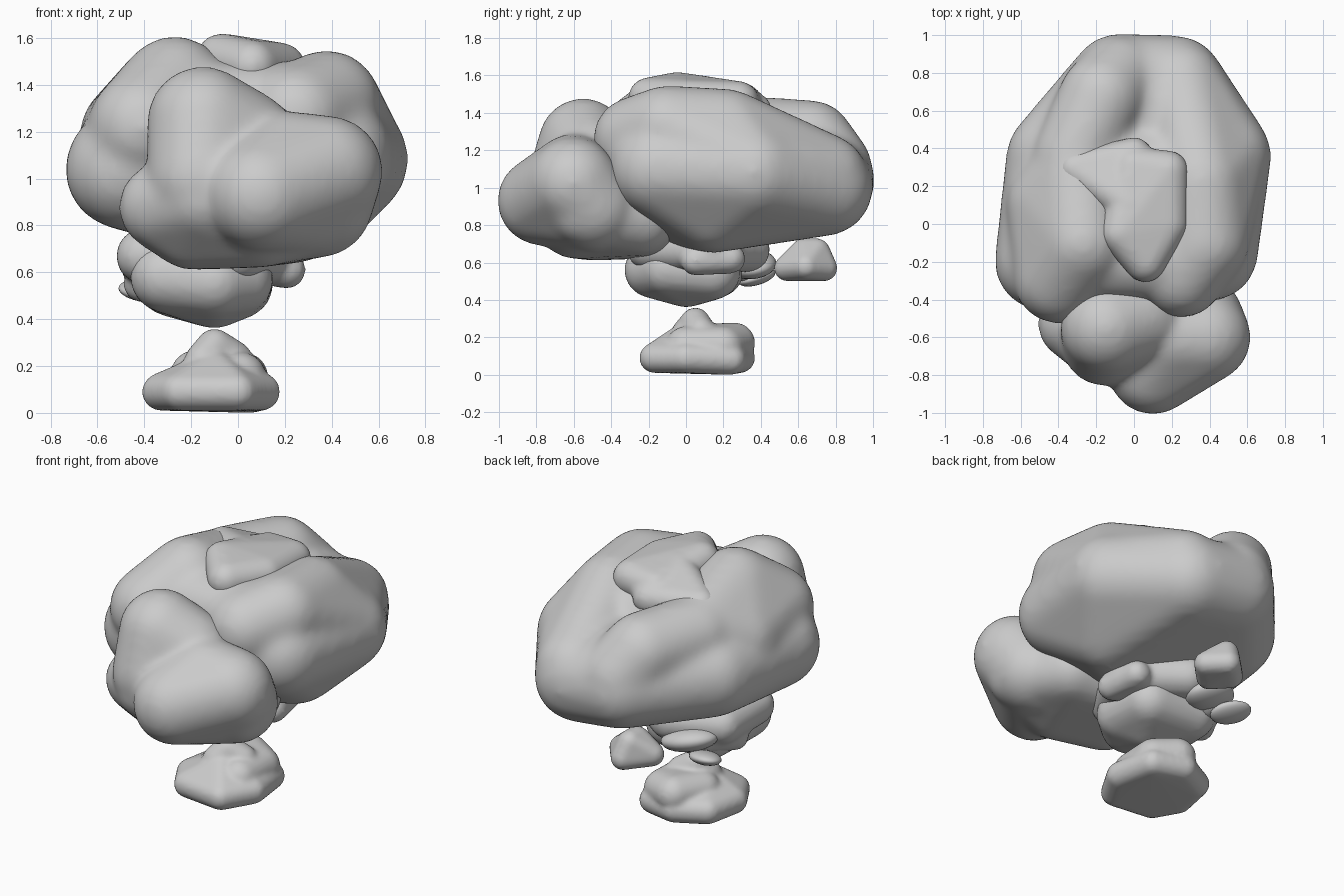
import bpy, bmesh
from mathutils import Matrix


def blob(name, hulls, voxel=0.025, smooth=8):
    """Fuse lumps into one smooth boulder; a lump is (radius, centres): the hull of equal balls."""
    bm = bmesh.new()
    for r, centres in hulls:
        part = bmesh.new()
        for c in centres:
            bmesh.ops.create_icosphere(part, subdivisions=3, radius=r,
                                       matrix=Matrix.Translation(c))
        res = bmesh.ops.convex_hull(part, input=part.verts)
        junk = {e for e in res['geom_interior'] + res['geom_unused']
                if isinstance(e, bmesh.types.BMVert)}
        bmesh.ops.delete(part, geom=list(junk), context='VERTS')
        tmp = bpy.data.meshes.new("tmp")
        part.to_mesh(tmp)
        part.free()
        bm.from_mesh(tmp)
        bpy.data.meshes.remove(tmp)
    me = bpy.data.meshes.new(name)
    bm.to_mesh(me)
    bm.free()
    ob = bpy.data.objects.new(name, me)
    bpy.context.collection.objects.link(ob)
    m = ob.modifiers.new("fuse", 'REMESH')
    m.mode = 'VOXEL'
    m.voxel_size = voxel
    m.use_smooth_shade = True
    s = ob.modifiers.new("soften", 'SMOOTH')
    s.factor = 0.5
    s.iterations = smooth


def flake(name, loc, size, turn):
    """Thin rounded disc."""
    bpy.ops.mesh.primitive_uv_sphere_add(segments=24, ring_count=14, location=loc,
                                         rotation=(0.2, 0.2, turn))
    ob = bpy.context.object
    ob.name = name
    ob.scale = size
    bpy.ops.object.shade_smooth()


# Large main cloud: a wide body, then left ridge, back left, right ridge and middle
blob("main_cloud", [
    (0.26, [(-0.48, -0.2, 1.04), (0.4, -0.15, 1.1), (0.47, 0.36, 1.08), (-0.42, 0.35, 1.05),
            (-0.08, 0.75, 1.04), (0.22, 0.74, 1.0), (0, 0, 0.92), (0.3, 0.15, 0.91)]),
    (0.24, [(-0.27, -0.1, 1.37), (-0.4, -0.29, 1.22), (-0.44, 0.1, 1.18), (-0.3, 0.3, 1.26)]),
    (0.23, [(-0.31, 0.35, 1.26), (-0.17, 0.67, 1.24), (-0.08, 0.77, 1.1)]),
    (0.23, [(0.38, -0.1, 1.32), (0.25, -0.27, 1.26), (0.36, 0.22, 1.3), (0.49, 0.36, 1.1),
            (0.25, 0.74, 1.06)]),
    (0.23, [(-0.25, -0.18, 1.27), (0.25, -0.18, 1.27), (0.3, 0.25, 1.22), (-0.28, 0.3, 1.22)]),
], 0.025, 18)

# Front cloud, tall on its left and low on its right
blob("front_cloud", [
    (0.24, [(-0.15, -0.55, 1.24), (-0.15, -0.62, 1.0), (0.02, -0.5, 1.14), (0.1, -0.5, 0.9)]),
    (0.24, [(0.38, -0.6, 1.03), (0.2, -0.6, 1.05), (0.1, -0.77, 0.93), (0.34, -0.5, 0.9),
            (0.1, -0.45, 0.87)]),
    (0.19, [(-0.15, -0.66, 0.92), (0.1, -0.6, 0.81), (-0.2, -0.5, 0.8), (-0.1, -0.2, 0.81),
            (0.25, -0.25, 0.83), (0.38, -0.55, 0.88), (-0.32, -0.53, 0.88)]),
], 0.022, 14)

# Irregular cap on the summit
blob("top_cap", [
    (0.1, [(-0.31, 0.29, 1.42), (0, 0.36, 1.41), (-0.02, 0.1, 1.5)]),
    (0.11, [(0, 0.3, 1.45), (0.18, 0.28, 1.46), (0.18, 0, 1.47), (-0.07, -0.05, 1.51),
            (0.06, -0.2, 1.48)]),
], 0.018, 6)

# Upper neck slab with a side step, and the lower neck boulder
blob("upper_neck", [
    (0.12, [(-0.4, -0.1, 0.67), (-0.39, 0.2, 0.66), (-0.12, 0.33, 0.67), (0.16, 0.12, 0.67),
            (0, -0.2, 0.68)]),
    (0.08, [(0.21, 0.05, 0.61), (0.18, 0.24, 0.62), (0, 0.1, 0.65)]),
    (0.08, [(-0.41, 0.1, 0.55), (-0.3, 0.3, 0.58), (-0.3, 0.1, 0.6)]),
], 0.018, 6)
blob("lower_neck", [
    (0.15, [(-0.31, -0.15, 0.58), (-0.1, -0.18, 0.56), (0, -0.1, 0.57), (-0.1, 0, 0.51),
            (0, 0.14, 0.55), (-0.28, 0.16, 0.56)]),
], 0.018, 5)

# Loose chunk behind the neck, and thin flakes at the back left
blob("back_chunk", [
    (0.07, [(-0.1, 0.63, 0.66), (-0.1, 0.54, 0.57), (-0.2, 0.62, 0.58), (0, 0.64, 0.58),
            (-0.1, 0.7, 0.66), (-0.08, 0.74, 0.57)]),
], 0.014, 4)
flake("flake_low", (-0.4, 0.38, 0.52), (0.12, 0.09, 0.04), -0.6)
flake("flake_mid", (-0.27, 0.35, 0.59), (0.17, 0.13, 0.07), 0.3)

# Base boulder: spreading foot, shoulders and a small peak
blob("base_rock", [
    (0.08, [(-0.33, 0, 0.09), (-0.25, -0.14, 0.09), (0, -0.17, 0.09), (0.1, 0, 0.09),
            (0.06, 0.24, 0.08), (-0.12, 0.29, 0.09), (-0.29, 0.2, 0.09), (-0.1, -0.02, 0.19)]),
    (0.11, [(-0.1, 0.26, 0.17), (-0.18, 0.1, 0.16), (0.02, 0.2, 0.15), (0.01, 0, 0.15)]),
    (0.08, [(-0.1, 0.05, 0.28), (-0.15, 0, 0.22), (-0.02, 0.08, 0.23)]),
], 0.014, 6)
